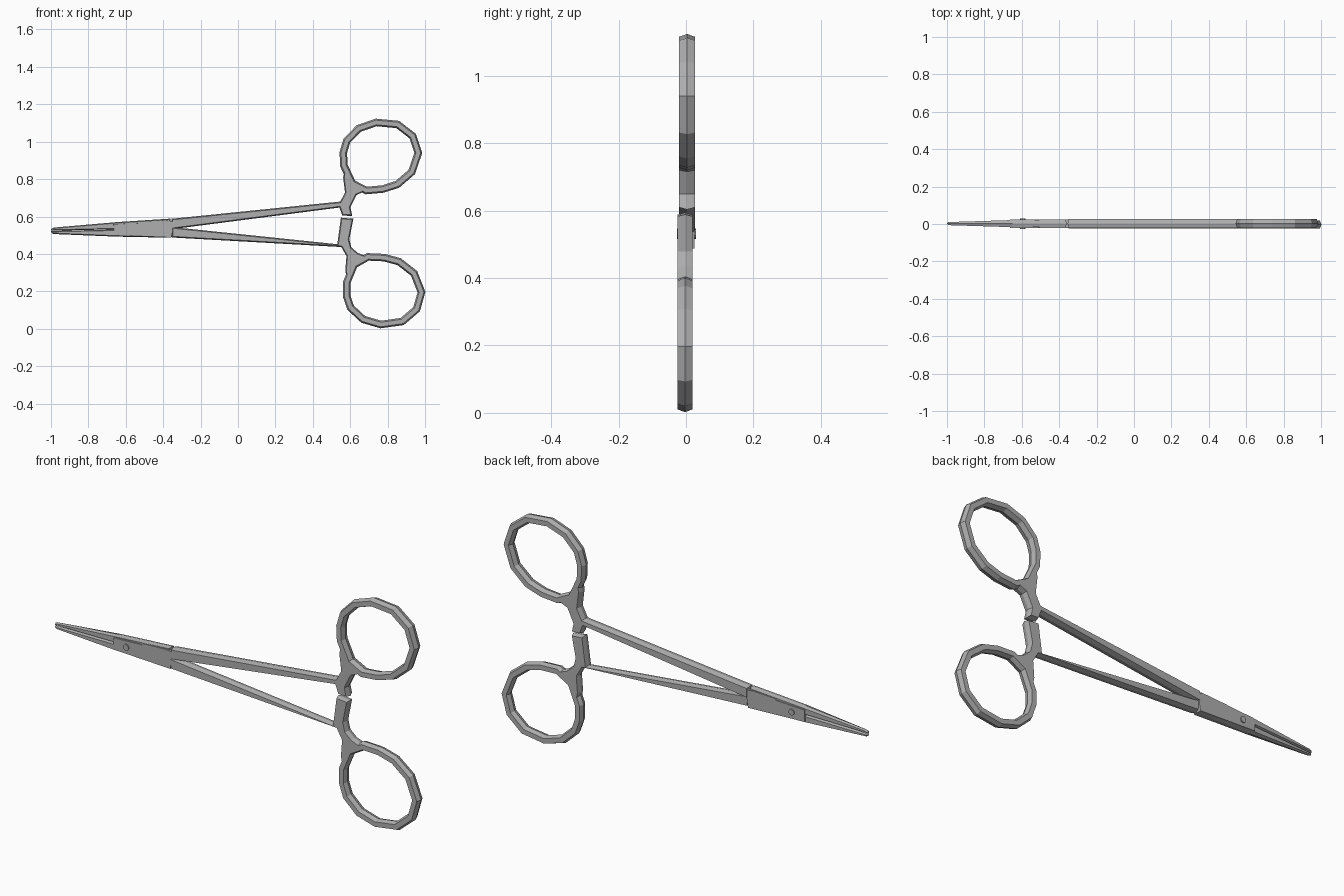
import bpy, bmesh, math
from mathutils import Vector

cube = bpy.data.objects.get("Cube")
if cube:
    bpy.data.objects.remove(cube, do_unlink=True)

steel = bpy.data.materials.new("brushed_steel")
steel.use_nodes = True
COLOUR = (0.43, 0.43, 0.43, 1)
steel.diffuse_color = COLOUR
steel.node_tree.nodes["Principled BSDF"].inputs["Base Color"].default_value = COLOUR

SLOPE = 0.0227  # tilt of the symmetry line between the two halves


def mirror(points):
    """Reflect (x, z) points across the tilted symmetry line."""
    out = []
    for x, z in points:
        d = z - (0.546 + SLOPE * x)
        out.append((x + 2 * SLOPE * d, z - 2 * d))
    return out


def finish(name, bm):
    bmesh.ops.recalc_face_normals(bm, faces=bm.faces)
    mesh = bpy.data.meshes.new(name)
    bm.to_mesh(mesh)
    bm.free()
    mesh.materials.append(steel)
    obj = bpy.data.objects.new(name, mesh)
    bpy.context.collection.objects.link(obj)
    return obj


def offset(points, amount):
    """Move a closed outline inwards (positive) with mitred corners."""
    pts = [Vector(p) for p in points]
    n = len(pts)
    area = sum(pts[i - 1].x * pts[i].y - pts[i].x * pts[i - 1].y for i in range(n))
    sign = 1 if area > 0 else -1
    out = []
    for i, p in enumerate(pts):
        a = (p - pts[i - 1]).normalized()
        b = (pts[(i + 1) % n] - p).normalized()
        na, nb = Vector((-a.y, a.x)), Vector((-b.y, b.x))
        out.append(p + (na + nb) * (sign * amount / max(0.5, 1 + na.dot(nb))))
    return out


def bridge(bm, a, b):
    for i in range(len(a)):
        j = (i + 1) % len(a)
        bm.faces.new((a[i], a[j], b[j], b[i]))


def ridged_plate(name, points, centre, half, inset):
    """Plate with a ridge along its rim; half(x) is the half thickness."""
    bm = bmesh.new()
    inner = offset(points, inset)
    front = [bm.verts.new((p.x, centre - half(p.x), p.y)) for p in inner]
    rim = [bm.verts.new((x, centre, z)) for x, z in points]
    back = [bm.verts.new((p.x, centre + half(p.x), p.y)) for p in inner]
    bridge(bm, front, rim)
    bridge(bm, rim, back)
    bm.faces.new(front)
    bm.faces.new(back)
    return finish(name, bm)


def finger_ring(name, path, centre, half):
    """Hexagonal section swept round a closed path."""
    bm = bmesh.new()
    section = [(-0.02, 0), (-0.012, -half), (0.012, -half),
               (0.02, 0), (0.012, half), (-0.012, half)]
    loops = []
    for amount, y in section:
        loops.append([bm.verts.new((p.x, centre + y, p.y)) for p in offset(path, amount)])
    for i, loop in enumerate(loops):
        bridge(bm, loop, loops[(i + 1) % len(loops)])
    return finish(name, bm)


# Shared outlines, given for the upper half
ring_path = [(0.739, 1.103), (0.854, 1.092), (0.934, 1.03), (0.964, 0.94), (0.929, 0.838),
             (0.852, 0.772), (0.774, 0.747), (0.686, 0.739), (0.611, 0.777),
             (0.566, 0.873), (0.563, 0.942), (0.582, 1.006), (0.646, 1.071)]
shank = [(-0.355, 0.532), (-0.355, 0.588), (0.547, 0.68), (0.572, 0.729),
         (0.562, 0.81), (0.572, 0.85), (0.611, 0.777), (0.686, 0.739), (0.633, 0.715)]
jaw = [(-1, 0.524), (-0.998, 0.535), (-0.985, 0.541), (-0.65, 0.57),
       (-0.36, 0.589), (-0.36, 0.535), (-0.65, 0.532)]

# Ratchet ends differ: short catch above, tall post below
upper_catch = [(0.601, 0.649), (0.611, 0.603), (0.558, 0.605), (0.542, 0.648)]
lower_post = [(0.606, 0.435), (0.595, 0.478), (0.617, 0.588), (0.55, 0.594), (0.531, 0.452)]


def jaw_half(x):
    return 0.008 + 0.011 * min(1, max(0, (x + 1) / 0.35))


# Both halves: arm, finger ring and jaw
halves = [("upper", lambda p: p, upper_catch, 0.003, 0.024),
          ("lower", mirror, lower_post, -0.003, 0.022)]
for side, place, catch, centre, half in halves:
    ridged_plate(side + "_arm", place(shank) + catch, centre, lambda x: half, 0.006)
    finger_ring(side + "_finger_ring", place(ring_path), centre, half)
    ridged_plate(side + "_jaw", place(jaw), 0.002, jaw_half, 0.005)

# Box joint wrapping the crossing
box = [(-0.665, 0.5), (-0.665, 0.56), (-0.51, 0.566), (-0.505, 0.574),
       (-0.385, 0.579), (-0.34, 0.574), (-0.355, 0.487)]
ridged_plate("box_joint", box, 0.002, lambda x: 0.0225, 0.001)

# Pivot pin through the joint
bm = bmesh.new()
bmesh.ops.create_cone(bm, cap_ends=True, segments=10, radius1=0.015, radius2=0.015, depth=0.056)
pin = finish("pivot_pin", bm)
pin.rotation_euler.x = math.pi / 2
pin.location = (-0.595, 0.002, 0.531)
